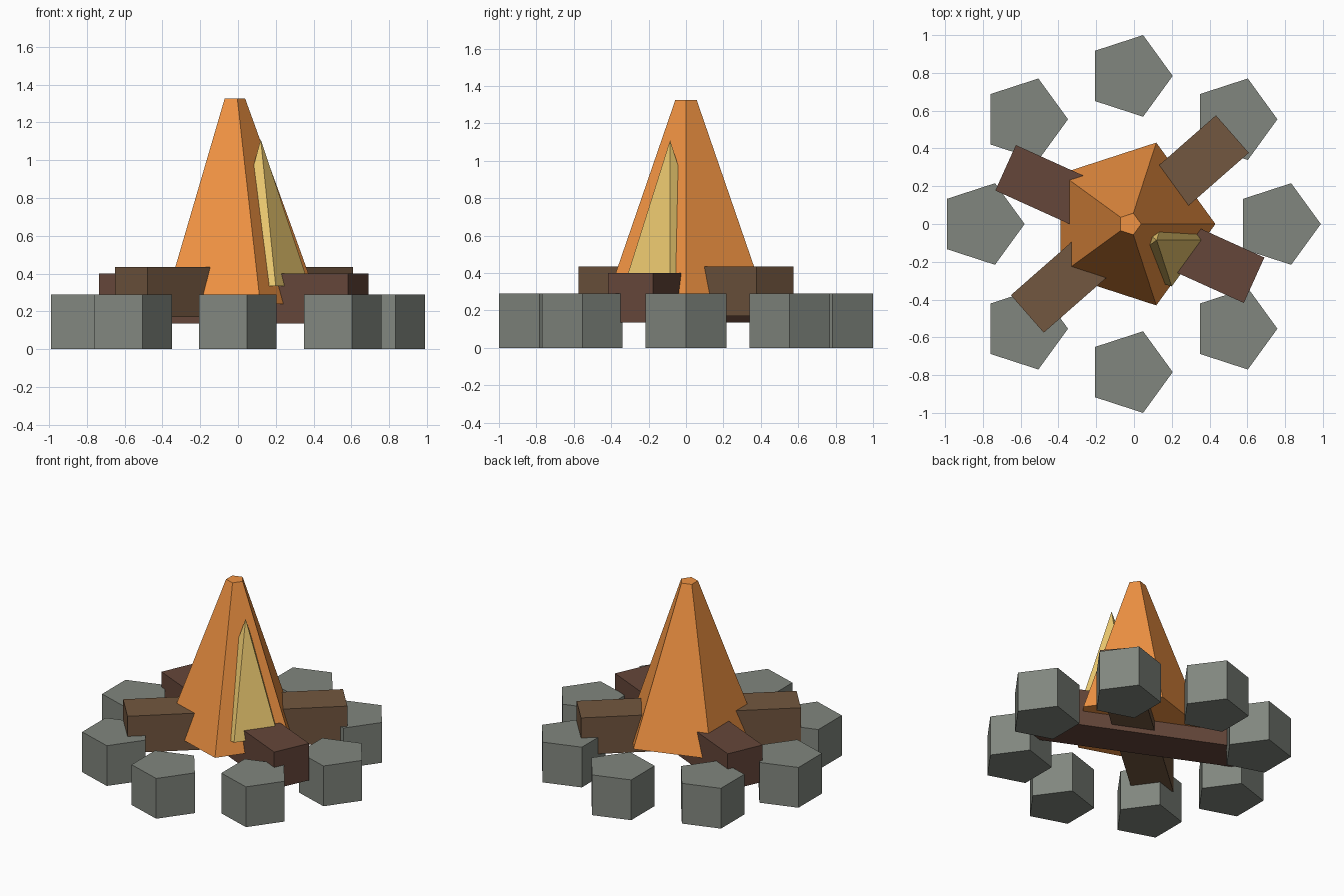
import bpy
from math import cos, sin, pi

if "Cube" in bpy.data.objects:
    bpy.data.objects.remove(bpy.data.objects["Cube"])

CX = -0.022  # shared centre of the fire in x


def material(name, rgb):
    m = bpy.data.materials.new(name)
    m.diffuse_color = (*rgb, 1)
    m.use_nodes = True
    m.node_tree.nodes["Principled BSDF"].inputs["Base Color"].default_value = m.diffuse_color
    return m


stone_mat = material("stone_grey", (0.22, 0.24, 0.21))
log_mats = [material("bark_light", (0.17, 0.095, 0.05)),
            material("bark_dark", (0.13, 0.062, 0.042))]
flame_mat = material("flame_orange", (0.87, 0.29, 0.055))
inner_mat = material("flame_yellow", (0.83, 0.58, 0.16))


def finish(name, mat):
    ob = bpy.context.object
    ob.name = name
    ob.data.name = name
    ob.data.materials.append(mat)
    return ob


def pentagon(name, mat, x, y, z0, z1, r0, r1):
    """Five-sided prism or cone with one corner pointing to +x."""
    bpy.ops.mesh.primitive_cone_add(vertices=5, radius1=r0, radius2=r1,
                                    depth=z1 - z0,
                                    location=(x, y, (z0 + z1) / 2),
                                    rotation=(0, 0, -pi / 2))
    return finish(name, mat)


# Ring of stones
for i in range(8):
    a = i * pi / 4
    pentagon(f"stone_{i + 1}", stone_mat, CX + 0.784 * cos(a), 0.784 * sin(a),
             0, 0.29, 0.227, 0.227)

# Two crossed logs
for i, (angle, z) in enumerate([(0.72, 0.3025), (-0.425, 0.2675)]):
    bpy.ops.mesh.primitive_cube_add(size=1, location=(CX, 0, z),
                                    rotation=(0, 0, angle))
    log = finish(f"log_{i + 1}", log_mats[i])
    log.scale = (1.444, 0.264, 0.265)

# Main flame and the smaller flame breaking through its side
pentagon("outer_flame", flame_mat, CX, 0, 0.24, 1.325, 0.453, 0.06)
pentagon("inner_flame", inner_mat, 0.12, -0.085, 0.333, 1.11, 0.258, 0)
